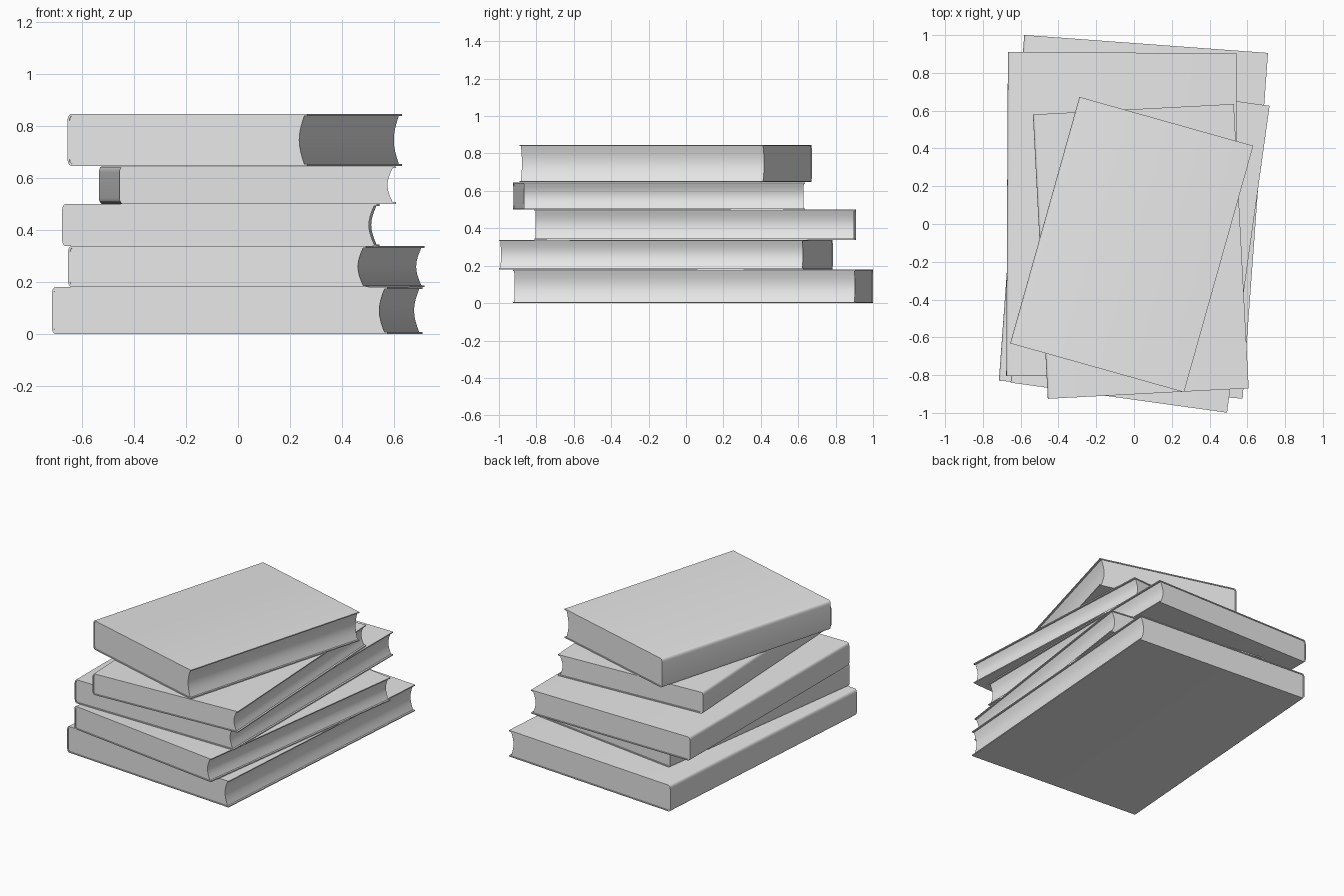
import bpy, bmesh, math

if "Cube" in bpy.data.objects:
    bpy.data.objects.remove(bpy.data.objects["Cube"])

grey = bpy.data.materials.new("plain grey")
grey.use_nodes = True
grey.diffuse_color = (0.8, 0.8, 0.8, 1)
grey.node_tree.nodes["Principled BSDF"].inputs["Base Color"].default_value = (0.8, 0.8, 0.8, 1)

COVER = 0.007      # board thickness
INSET = 0.005      # pages set back at head and tail
BULGE = 0.02       # depth of the hollow fore edge


def spine_curve(x, z0, z1, rx, rz, steps=5):
    """Spine outline from bottom to top with two rounded corners."""
    pts = []
    for i in range(steps + 1):
        a = i / steps * math.pi / 2
        pts.append((x + rx * (1 - math.sin(a)), z0 + rz * (1 - math.cos(a))))
    return pts + [(px, z0 + z1 - pz) for px, pz in reversed(pts)]


def extrude_profile(name, profile, length, location, angle):
    """Extrude an xz profile along y, centred."""
    bm = bmesh.new()
    face = bm.faces.new([bm.verts.new((x, -length / 2, z)) for x, z in profile])
    ext = bmesh.ops.extrude_face_region(bm, geom=[face])
    verts = [g for g in ext["geom"] if isinstance(g, bmesh.types.BMVert)]
    bmesh.ops.translate(bm, verts=verts, vec=(0, length, 0))
    bmesh.ops.recalc_face_normals(bm, faces=bm.faces)
    mesh = bpy.data.meshes.new(name)
    bm.to_mesh(mesh)
    bm.free()
    mesh.materials.append(grey)
    obj = bpy.data.objects.new(name, mesh)
    obj.location = location
    obj.rotation_euler.z = math.radians(angle)
    bpy.context.collection.objects.link(obj)
    bpy.ops.object.select_all(action="DESELECT")
    obj.select_set(True)
    bpy.context.view_layer.objects.active = obj
    bpy.ops.object.shade_smooth_by_angle(angle=math.radians(35))


def book(name, cx, cy, width, length, z0, z1, angle):
    h, half = z1 - z0, width / 2
    # wrapped cover: outer outline, then back along the inside
    outer = spine_curve(-half, 0, h, 0.014, 0.024)
    inner = spine_curve(-half + COVER, COVER, h - COVER, 0.011, 0.02)
    cover = [(half, 0)] + outer + [(half, h), (half, h - COVER)]
    cover += inner[::-1] + [(half, COVER)]
    extrude_profile(name + "_cover", cover, length, (cx, cy, z0), angle)
    # page block with a hollow fore edge
    fore = half - 0.012
    steps = 8
    hollow = []
    for i in range(steps + 1):
        t = i / steps
        z = h - COVER - t * (h - 2 * COVER)
        hollow.append((fore - BULGE * math.sin(t * math.pi), z))
    extrude_profile(name + "_pages", inner + hollow, length - 2 * INSET,
                    (cx, cy, z0), angle)


# stack from the bottom up: centre, width, length, bottom, top, turn
book("bottom_book", -0.003, 0.038, 1.294, 1.835, 0.0, 0.18, -4.2)
book("second_book", 0.032, -0.107, 1.157, 1.64, 0.18, 0.338, -7.9)
book("middle_book", -0.066, 0.05, 1.212, 1.714, 0.338, 0.5, -0.3)
book("fourth_book", 0.036, -0.145, 1.065, 1.507, 0.5, 0.645, 3.0)
book("top_book", -0.012, -0.109, 0.956, 1.355, 0.647, 0.846, -15.7)
